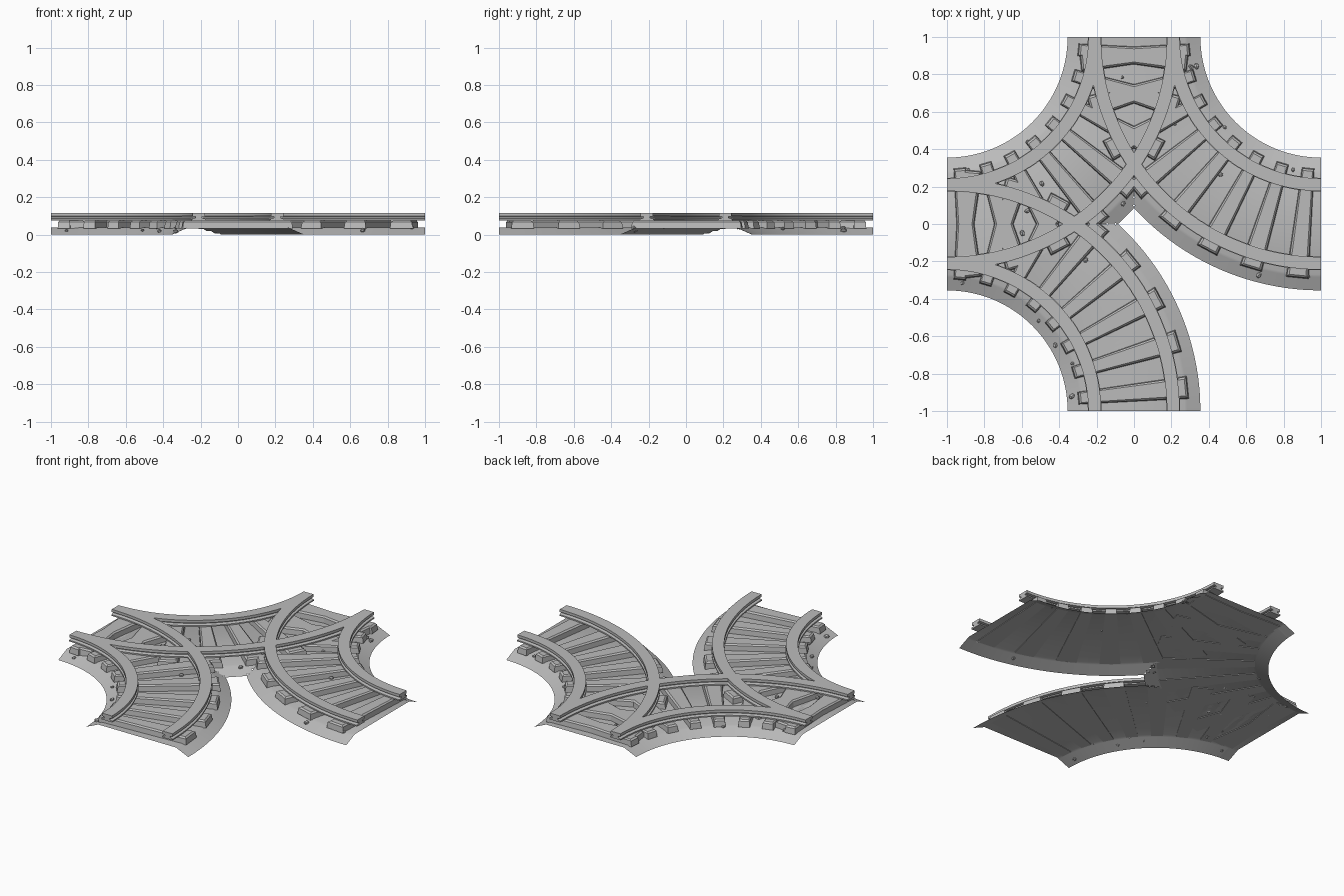
import bpy, bmesh, math, random
from mathutils import Vector, Matrix

old = bpy.data.objects.get("Cube")
if old:
    bpy.data.objects.remove(old, do_unlink=True)

random.seed(4)
HALF, SHOULDER, BED_Z = 0.355, 0.27, 0.037
RAIL_OFFSET, SEGMENTS, TIES = 0.21, 64, 8

# Quarter-circle tracks: name, arc centre, start angle in degrees
TRACKS = [("northwest", (-1, 1), -90),
          ("northeast", (1, 1), 180),
          ("southwest", (-1, -1), 0)]


def material(name, value):
    m = bpy.data.materials.new(name)
    m.use_nodes = True
    colour = (value, value, value, 1)
    m.diffuse_color = colour
    bsdf = m.node_tree.nodes["Principled BSDF"]
    bsdf.inputs["Base Color"].default_value = colour
    bsdf.inputs["Roughness"].default_value = 0.9
    return m


GREY = material("stone_grey", 0.5)


def finish(name, bm, smooth=False):
    me = bpy.data.meshes.new(name)
    bm.to_mesh(me)
    bm.free()
    me.materials.append(GREY)
    if smooth:
        me.shade_smooth()
        me.set_sharp_from_angle(angle=math.radians(25))
    ob = bpy.data.objects.new(name, me)
    bpy.context.collection.objects.link(ob)
    return ob


def on_arc(track, degrees, offset, z):
    """Point at an angle along a track and a distance outside its centreline."""
    _, (cx, cy), start = track
    a = math.radians(start + degrees)
    r = 1 + offset
    return Vector((cx + r * math.cos(a), cy + r * math.sin(a), z))


def sweep(bm, track, profile, closed):
    """Sweep a profile of (offset, z) points along the track."""
    rows = []
    for i in range(SEGMENTS + 1):
        rows.append([bm.verts.new(on_arc(track, 90 * i / SEGMENTS, o, z))
                     for o, z in profile])
    n = len(profile)
    for a, b in zip(rows, rows[1:]):
        for j in range(n if closed else n - 1):
            k = (j + 1) % n
            bm.faces.new((a[j], a[k], b[k], b[j]))
    if closed:
        bm.faces.new(rows[0])
        bm.faces.new(rows[-1])
        bmesh.ops.recalc_face_normals(bm, faces=bm.faces[:])


def bed_height(offset):
    t = (HALF - abs(offset)) / (HALF - SHOULDER)
    return BED_Z * min(1, t)


def covered(point, track):
    """True where another track's bed lies above this point."""
    for other in TRACKS:
        if other is track:
            continue
        c = Vector(other[1])
        d = (point.xy - c).length - 1
        if abs(d) < HALF and bed_height(d) > point.z + 0.003:
            return True
    return False


def make_bed(track):
    # Open-bottomed ballast sheet with sloped shoulders
    steps = 6
    left = [-HALF + (HALF - SHOULDER) * i / steps for i in range(steps + 1)]
    offsets = left + [-o for o in reversed(left)]
    bm = bmesh.new()
    sweep(bm, track, [(o, bed_height(o)) for o in offsets], False)
    hidden = [f for f in bm.faces if covered(f.calc_center_median(), track)]
    bmesh.ops.delete(bm, geom=hidden, context='FACES')
    for f in bm.faces:
        f.normal_update()
        if f.normal.z < 0:
            f.normal_flip()
    finish(track[0] + "_ballast_bed", bm, True)


def make_rails(track):
    # Rail section: wide foot, thin web, wide head
    half = [(0.037, 0.076), (0.037, 0.084), (0.018, 0.089),
            (0.018, 0.096), (0.034, 0.099), (0.034, 0.116)]
    section = half + [(-o, z) for o, z in reversed(half)]
    for label, side in (("inner", -1), ("outer", 1)):
        bm = bmesh.new()
        sweep(bm, track, [(side * RAIL_OFFSET + o, z) for o, z in section], True)
        finish(f"{track[0]}_{label}_rail", bm, True)


def make_ties(track):
    # Wedge-shaped ties, slightly narrower on top
    bm = bmesh.new()
    for i in range(TIES):
        mid = 90 * (i + 0.5) / TIES
        rings = []
        for z, wide, long in ((0.033, 2.7, 0.295), (0.068, 2.5, 0.29),
                              (0.076, 2.0, 0.28)):
            corners = [(-1, -1), (1, -1), (1, 1), (-1, 1)]
            rings.append([bm.verts.new(on_arc(track, mid + sa * wide, so * long, z))
                          for sa, so in corners])
        for low, high in zip(rings, rings[1:]):
            for j in range(4):
                k = (j + 1) % 4
                bm.faces.new((low[j], low[k], high[k], high[j]))
        bm.faces.new(rings[0])
        bm.faces.new(rings[-1])
    bmesh.ops.recalc_face_normals(bm, faces=bm.faces[:])
    finish(track[0] + "_ties", bm)


def make_stones(track):
    # Loose stones, mostly on the shoulders
    bm = bmesh.new()
    for i in range(13):
        reach = random.uniform(0.27, 0.33) if i % 3 else random.uniform(0, 0.15)
        offset = reach * random.choice((-1, 1))
        p = on_arc(track, random.uniform(3, 87), offset, bed_height(offset) + 0.006)
        if covered(p, track):
            continue
        size = random.uniform(0.009, 0.016)
        turn = Matrix.Rotation(random.uniform(0, 6), 4, 'Z')
        squash = Matrix.Diagonal((1.2, 0.9, 0.8, 1))
        bmesh.ops.create_icosphere(bm, subdivisions=1, radius=size,
                                   matrix=Matrix.Translation(p) @ turn @ squash)
    finish(track[0] + "_loose_stones", bm)


for track in TRACKS:
    make_bed(track)
    make_rails(track)
    make_ties(track)
    make_stones(track)
